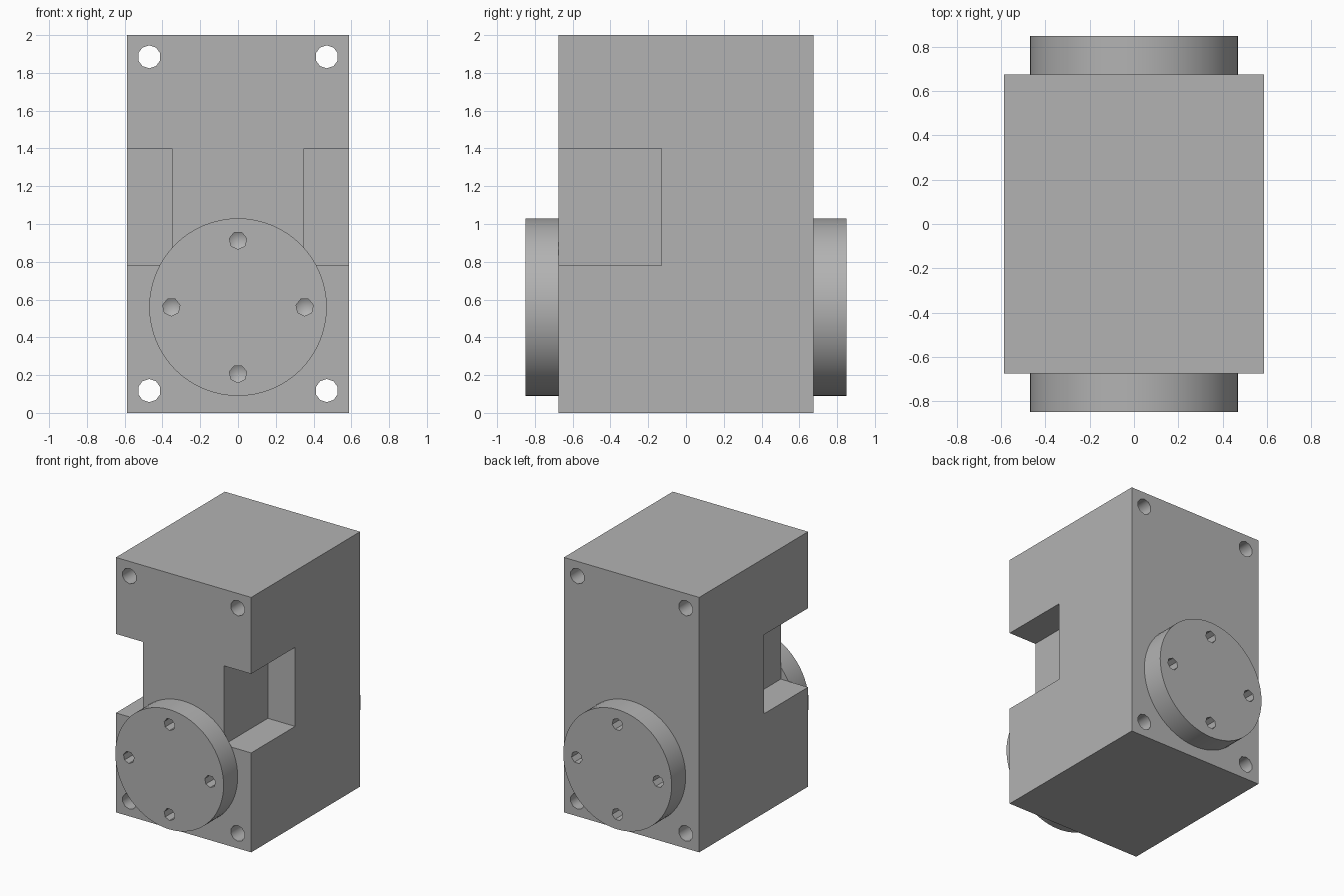
import bpy
from math import radians, pi
from mathutils import Matrix, Vector
import bmesh

default = bpy.data.objects.get("Cube")
if default:
    bpy.data.objects.remove(default, do_unlink=True)

HALF_X, HALF_Y, HEIGHT = 0.587, 0.675, 2.0
FLANGE_Z, FLANGE_R, FLANGE_END = 0.56, 0.47, 0.85

steel = bpy.data.materials.new("plain grey")
steel.use_nodes = True
grey = (0.45, 0.45, 0.45, 1)
steel.diffuse_color = grey
steel.node_tree.nodes["Principled BSDF"].inputs["Base Color"].default_value = grey


def finish(name, bm):
    mesh = bpy.data.meshes.new(name)
    bmesh.ops.recalc_face_normals(bm, faces=bm.faces)
    bm.to_mesh(mesh)
    bm.free()
    mesh.materials.append(steel)
    obj = bpy.data.objects.new(name, mesh)
    bpy.context.collection.objects.link(obj)
    return obj


def add_box(bm, low, high):
    low, high = Vector(low), Vector(high)
    size = Matrix.Diagonal((*(high - low), 1))
    bmesh.ops.create_cube(bm, size=1, matrix=Matrix.Translation((low + high) / 2) @ size)


def add_rod(bm, x, z, y0, y1, radius, sides, tip=None):
    """Cylinder along y from y0 to y1, tapering to radius tip at y1."""
    place = Matrix.Translation((x, (y0 + y1) / 2, z))
    turn = Matrix.Rotation(pi / 2 if y1 < y0 else -pi / 2, 4, "X")
    bmesh.ops.create_cone(bm, cap_ends=True, segments=sides, radius1=radius,
                          radius2=radius if tip is None else tip,
                          depth=abs(y1 - y0), matrix=place @ turn)


def cut(obj, name, bm):
    cutter = finish(name, bm)
    cutter.hide_render = True
    mod = obj.modifiers.new(name, "BOOLEAN")
    mod.operation, mod.solver, mod.object = "DIFFERENCE", "EXACT", cutter
    bpy.context.view_layer.objects.active = obj
    bpy.ops.object.modifier_apply(modifier=mod.name)
    bpy.data.objects.remove(cutter, do_unlink=True)


def smooth(obj):
    bpy.ops.object.select_all(action="DESELECT")
    obj.select_set(True)
    bpy.context.view_layer.objects.active = obj
    bpy.ops.object.shade_smooth_by_angle(angle=radians(50))


# Housing block
bm = bmesh.new()
add_box(bm, (-HALF_X, -HALF_Y, 0), (HALF_X, HALF_Y, HEIGHT))
housing = finish("housing", bm)

# Pockets in both front corners and bolt holes running front to back
bm = bmesh.new()
for side in (-1, 1):
    xs = sorted((side * 0.35, side * 0.7))
    add_box(bm, (xs[0], -0.8, 0.78), (xs[1], -0.13, 1.4))
    for z in (0.118, 1.885):
        add_rod(bm, side * 0.47, z, -0.8, 0.8, 0.061, 10)
cut(housing, "housing_cutter", bm)
smooth(housing)

# Round flanges, each with four drilled holes that end in a cone
for name, side in (("front_flange", -1), ("back_flange", 1)):
    bm = bmesh.new()
    add_rod(bm, 0, FLANGE_Z, side * HALF_Y, side * FLANGE_END, FLANGE_R, 64)
    flange = finish(name, bm)
    for dx, dz in ((1, 0), (-1, 0), (0, 1), (0, -1)):
        x, z = dx * 0.353, FLANGE_Z + dz * 0.353
        bm = bmesh.new()
        add_rod(bm, x, z, side * 0.9, side * 0.73, 0.047, 7)
        end = [f for f in bm.faces if all(abs(abs(v.co.y) - 0.73) < 0.001 for v in f.verts)]
        # Pull the hole's end into a drill point
        point = bmesh.ops.poke(bm, faces=end)["verts"][0]
        point.co.y = side * 0.7
        cut(flange, "drill", bm)
    smooth(flange)
